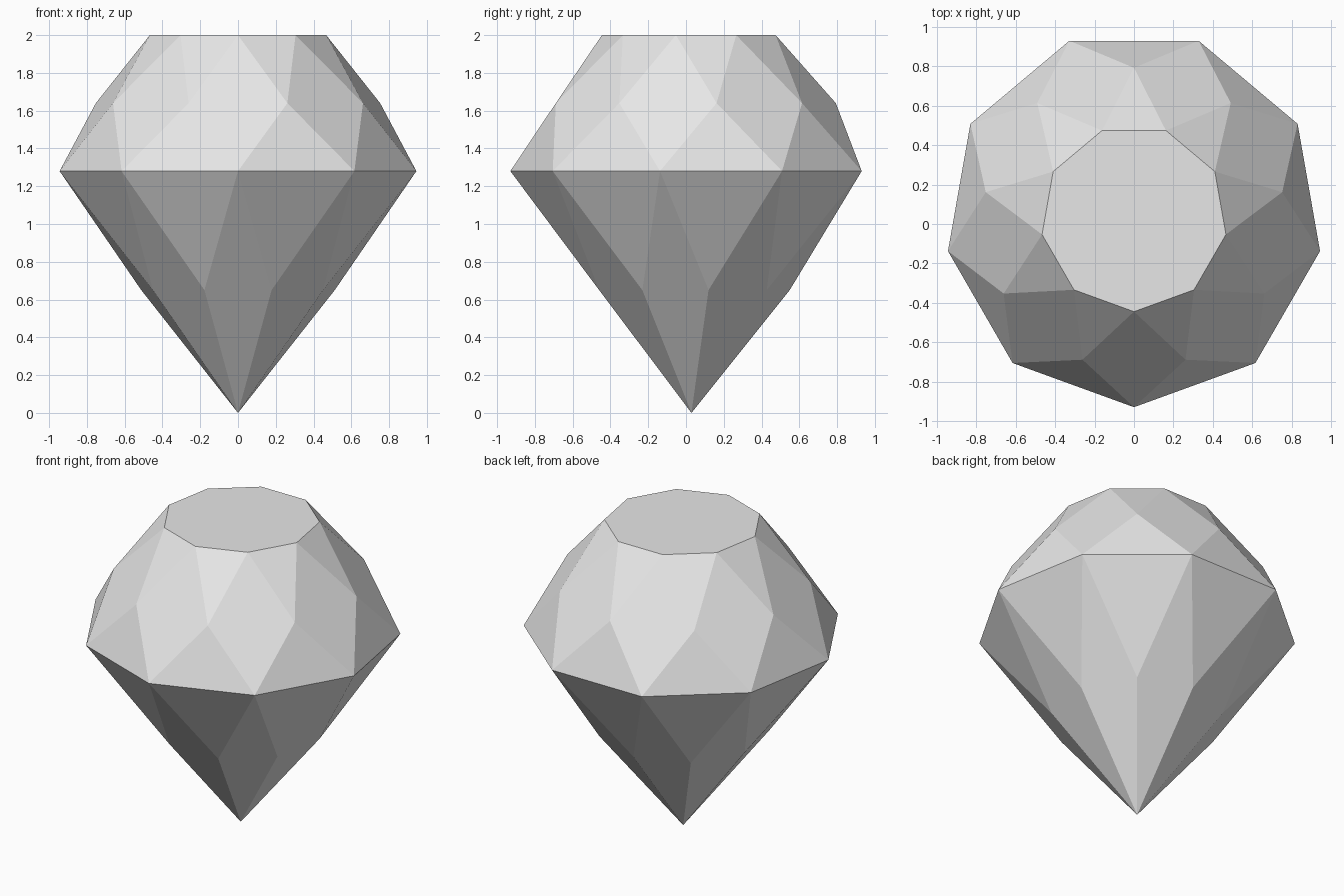
import bpy, bmesh
from math import cos, sin, pi

cube = bpy.data.objects.get("Cube")
if cube:
    bpy.data.objects.remove(cube)

SIDES = 9
CENTRE_Y = 0.029


def ring(bm, radius, z, half_step=0.0):
    """Ring of points, starting at the front; half_step turns it half a facet."""
    points = []
    for i in range(SIDES):
        a = 2 * pi * (i + half_step) / SIDES - pi / 2
        points.append(bm.verts.new((radius * cos(a), CENTRE_Y + radius * sin(a), z)))
    return points


bm = bmesh.new()
table = ring(bm, 0.474, 2.0)
crown = ring(bm, 0.764, 1.64, 0.5)
girdle = ring(bm, 0.959, 1.28)
pavilion = ring(bm, 0.52, 0.65, 0.5)
tip = bm.verts.new((0, CENTRE_Y, 0))

# Flat table, then kites and triangles around the crown and pavilion
bm.faces.new(table)
for i in range(SIDES):
    n = (i + 1) % SIDES
    bm.faces.new((table[i], crown[i - 1], girdle[i], crown[i]))
    bm.faces.new((table[i], crown[i], table[n]))
    bm.faces.new((girdle[i], girdle[n], crown[i]))
    bm.faces.new((girdle[i], pavilion[i], girdle[n]))
    bm.faces.new((girdle[i], pavilion[i - 1], tip, pavilion[i]))
bmesh.ops.recalc_face_normals(bm, faces=bm.faces[:])

mesh = bpy.data.meshes.new("cut_gem")
bm.to_mesh(mesh)
bm.free()
gem = bpy.data.objects.new("cut_gem", mesh)
bpy.context.collection.objects.link(gem)

# Pale grey stone
stone = bpy.data.materials.new("pale_grey")
stone.use_nodes = True
colour = (0.8, 0.8, 0.8, 1)
stone.diffuse_color = colour
stone.node_tree.nodes["Principled BSDF"].inputs["Base Color"].default_value = colour
mesh.materials.append(stone)
